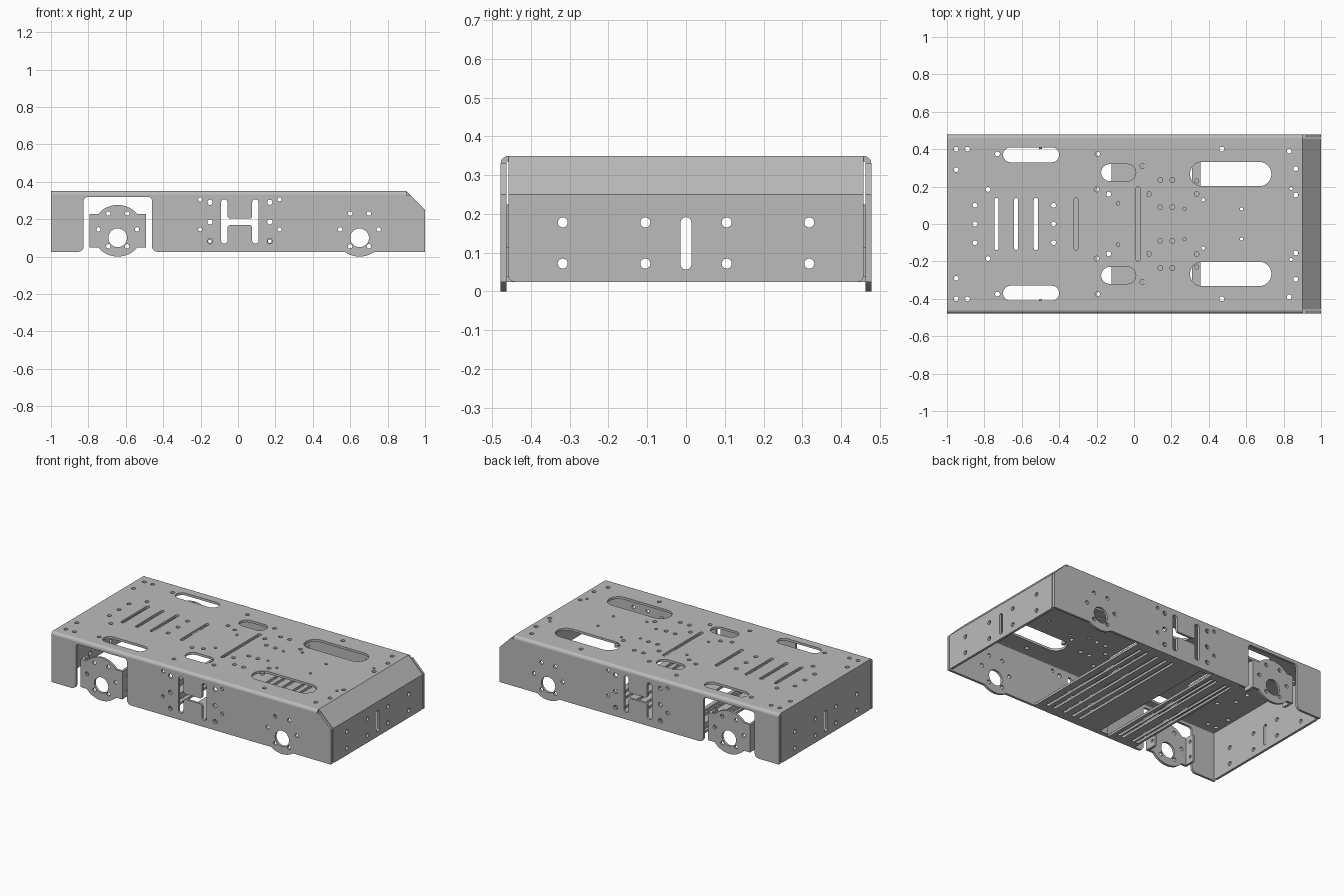
import bpy, bmesh
from math import sin, cos, radians, pi
from mathutils import Vector, Matrix

cube = bpy.data.objects.get("Cube")
if cube:
    bpy.data.objects.remove(cube, do_unlink=True)

steel = bpy.data.materials.new("grey steel")
steel.use_nodes = True
GREY = (0.5, 0.5, 0.5, 1)
steel.diffuse_color = GREY
steel.node_tree.nodes["Principled BSDF"].inputs["Base Color"].default_value = GREY

T = 0.015                    # sheet thickness
HALF, TOP, LOW = 0.478, 0.35, 0.025
BEND = 0.02
FLAT = HALF - BEND           # half width of the flat top
AXES = {"XY": ((1, 0, 0), (0, 1, 0)),
        "XZ": ((1, 0, 0), (0, 0, 1)),
        "YZ": ((0, 1, 0), (0, 0, 1))}


def arc(cx, cy, r, start, end, n=16):
    angles = [radians(start + (end - start) * i / n) for i in range(n + 1)]
    return [(cx + r * cos(a), cy + r * sin(a)) for a in angles]


def circle(cx, cy, r=0.013, n=16):
    return arc(cx, cy, r, 0, 360, n)[:-1]


def rounded(points, radius=None):
    """Fillet polygon corners; a point may carry its own radius."""
    out = []
    n = len(points)
    for i, point in enumerate(points):
        r = radius if radius is not None else (point[2] if len(point) > 2 else 0)
        p = Vector(point[:2])
        if not r:
            out.append(tuple(p))
            continue
        d1 = (Vector(points[i - 1][:2]) - p).normalized()
        d2 = (Vector(points[(i + 1) % n][:2]) - p).normalized()
        half = d1.angle(d2) / 2
        reach = r * cos(half) / sin(half)
        c = p + (d1 + d2).normalized() * r / sin(half)
        a, b = p + d1 * reach - c, p + d2 * reach - c
        out += [tuple(c + a.lerp(b, k / 6).normalized() * r) for k in range(7)]
    return out


def box(cx, cy, w, h):
    x, y = w / 2, h / 2
    return [(cx - x, cy - y), (cx + x, cy - y), (cx + x, cy + y), (cx - x, cy + y)]


def slot(cx, cy, w, h):
    return rounded(box(cx, cy, w, h), min(w, h) * 0.495)


def panel(name, plane, offset, outline, holes=(), depth=T):
    """Sheet cut from an outline with holes, centred on offset along its normal."""
    curve = bpy.data.curves.new(name, "CURVE")
    curve.dimensions = "2D"
    curve.fill_mode = "BOTH"
    curve.extrude = depth / 2
    for loop in [outline, *holes]:
        spline = curve.splines.new("POLY")
        spline.points.add(len(loop) - 1)
        for target, (u, v) in zip(spline.points, loop):
            target.co = (u, v, 0, 1)
        spline.use_cyclic_u = True
    temp = bpy.data.objects.new(name + "_outline", curve)
    bpy.context.collection.objects.link(temp)
    graph = bpy.context.evaluated_depsgraph_get()
    mesh = bpy.data.meshes.new_from_object(temp.evaluated_get(graph))
    bpy.data.objects.remove(temp, do_unlink=True)

    u, v = (Vector(a) for a in AXES[plane])
    w = u.cross(v)
    normal = Vector([abs(c) for c in w])
    basis = Matrix((u, v, w)).transposed().to_4x4()
    mesh.transform(Matrix.Translation(normal * offset) @ basis)
    bm = bmesh.new()
    bm.from_mesh(mesh)
    bmesh.ops.remove_doubles(bm, verts=bm.verts, dist=0.00001)
    bmesh.ops.recalc_face_normals(bm, faces=bm.faces)
    bm.to_mesh(mesh)
    bm.free()
    mesh.materials.clear()
    mesh.materials.append(steel)
    obj = bpy.data.objects.new(name, mesh)
    bpy.context.collection.objects.link(obj)
    bpy.ops.object.select_all(action="DESELECT")
    obj.select_set(True)
    bpy.context.view_layer.objects.active = obj
    bpy.ops.object.shade_smooth_by_angle(angle=radians(30))
    return obj


# Top deck: mirrored screw holes, cable openings and long slots
screws = [(-.95, .4), (-.89, .4), (-.95, .29), (-.85, .1), (-.43, .1), (-.73, .375),
          (-.78, .185), (-.195, .375), (-.2, .185), (-.135, .16), (.045, .31),
          (.08, .16), (.14, .235), (.205, .235), (.14, .09), (.205, .09),
          (.335, .23), (.335, .16), (.47, .4), (.83, .39), (.865, .295), (.865, .155)]
pilots = [(-.085, .11), (.27, .08), (.37, .13), (.575, .08), (.84, .19)]
openings = [(-.55, .37, .3, .08), (-.083, .275, .185, .09), (.517, .267, .435, .13)]
deck_holes = [circle(x, 0) for x in (-.85, -.43)]
for s in (1, -1):
    deck_holes += [circle(x, s * y) for x, y in screws]
    deck_holes += [circle(x, s * y, 0.009) for x, y in pilots]
    deck_holes += [slot(x, s * y, w, h) for x, y, w, h in openings]
deck_holes += [slot(x, 0, 0.022, 0.28) for x in (-.735, -.63, -.525, -.31)]
deck_holes.append(slot(0.022, 0, 0.022, 0.4))
panel("top_deck", "XY", TOP - T / 2, box(-0.05, 0, 1.9, 2 * FLAT), deck_holes)

# End walls with a centre slot and two rows of holes
end_holes = [circle(s * y, z) for s in (1, -1) for y in (.105, .318) for z in (.072, .178)]
end_holes.append(slot(0, 0.124, 0.028, 0.135))
for name, x, top in (("left_end_wall", -1 + T / 2, TOP - T), ("right_end_wall", 1 - T / 2, .25)):
    outline = rounded([(-FLAT, LOW, .015), (FLAT, LOW, .015), (FLAT, top), (-FLAT, top)])
    panel(name, "YZ", x, outline, end_holes)

# Sloped sheet joining the deck to the right end
panel("sloped_sheet", "XZ", 0, [(.9, TOP), (1, .25), (1 - T, .245), (.894, TOP - T)],
      depth=2 * FLAT)

# Motor hole pattern shared by the side walls and the motor brackets
RISE = 0.138


def motor_holes(cx):
    holes = [circle(cx, 0.1, 0.05, 32)]
    for s in (1, -1):
        holes += [circle(cx + s * dx, z, 0.012) for dx, z in ((.05, .23), (.103, .145), (.05, .055))]
    return holes


# Side wall outline: motor bulge below, square bay for the bracket
DRIVE, BAY = 0.65, -0.643
wall = [(-1, LOW), (-1, TOP - BEND), (.92, TOP - BEND), (1, .25), (1, LOW)]
wall += arc(DRIVE, RISE, RISE, -55, -125)
wall += [(-.46, LOW, .03), (-.46, .318, .02), (-.825, .318, .02), (-.825, LOW, .03)]
wall = rounded(wall)

# H-shaped window and the screw holes around it
MID, ARM, BAR = 0.01, 0.1, 0.017
INNER = ARM - 2 * BAR
h_half = [(ARM, .07), (ARM, .305), (INNER, .305), (INNER, .203)]
h_half += [(-x, z) for x, z in reversed(h_half)]
h_low = [(-INNER, .168), (-INNER, .07), (INNER, .07), (INNER, .168)]
h_low.insert(1, (-INNER, .07))
h_window = [(ARM, .07), (ARM, .305), (INNER, .305), (INNER, .203),
            (-INNER, .203), (-INNER, .305), (-ARM, .305), (-ARM, .07),
            (-INNER, .07), (-INNER, .168), (INNER, .168), (INNER, .07)]
h_window = rounded([(MID + x, z) for x, z in h_window], 0.014)
side_holes = motor_holes(DRIVE) + [h_window]
for s in (1, -1):
    side_holes += [circle(MID + s * .16, z, 0.014) for z in (.082, .185, .29)]
    side_holes += [circle(MID + s * .212, z, 0.011) for z in (.145, .306)]

# Motor bracket face: square plate with round top and bottom
REACH = 0.15
face = [(REACH, .09)] + arc(0, 0, RISE, 41, 139) + [(-REACH, .09), (-REACH, -.09)]
face += arc(0, 0, RISE, 221, 319) + [(REACH, -.09)]
face = [(BAY + x, RISE + z) for x, z in face]

for s, side in ((-1, "front"), (1, "back")):
    y = s * (HALF - T / 2)
    panel(side + "_side_wall", "XZ", y, wall, side_holes)
    bend = arc(FLAT, TOP - BEND, BEND, 0, 90, 8) + arc(FLAT, TOP - BEND, BEND - T, 90, 0, 8)
    panel(side + "_top_bend", "YZ", -0.05, [(s * u, v) for u, v in bend], depth=1.9)
    panel(side + "_motor_bracket_face", "XZ", y, face, motor_holes(BAY))
    for k, end in ((-1, "left"), (1, "right")):
        flange = rounded(box(s * .432, RISE, 0.064, 0.18), 0.012)
        panel(f"{side}_bracket_{end}_flange", "YZ", BAY + k * (REACH - T / 2), flange,
              [circle(s * .425, RISE + dz, 0.01) for dz in (-.05, .05)])
        panel(f"{side}_{end}_plate_tab", "XZ", s * (HALF - 1.5 * T), box(MID + k * .16, .07, .06, .09),
              [circle(MID + k * .16, .082, 0.01)])

# Slotted floor plates between the side walls
for name, x0, x1, slots in (("main_floor_plate", -.12, .355, (.06, .11, .175, .25, .3)),
                            ("small_floor_plate", -.395, -.2, (-.37, -.34, -.265, -.235))):
    panel(name, "XY", LOW + T / 2, box((x0 + x1) / 2, 0, x1 - x0, 2 * (HALF - T)),
          [slot(x, 0, 0.02, 0.84) for x in slots])
